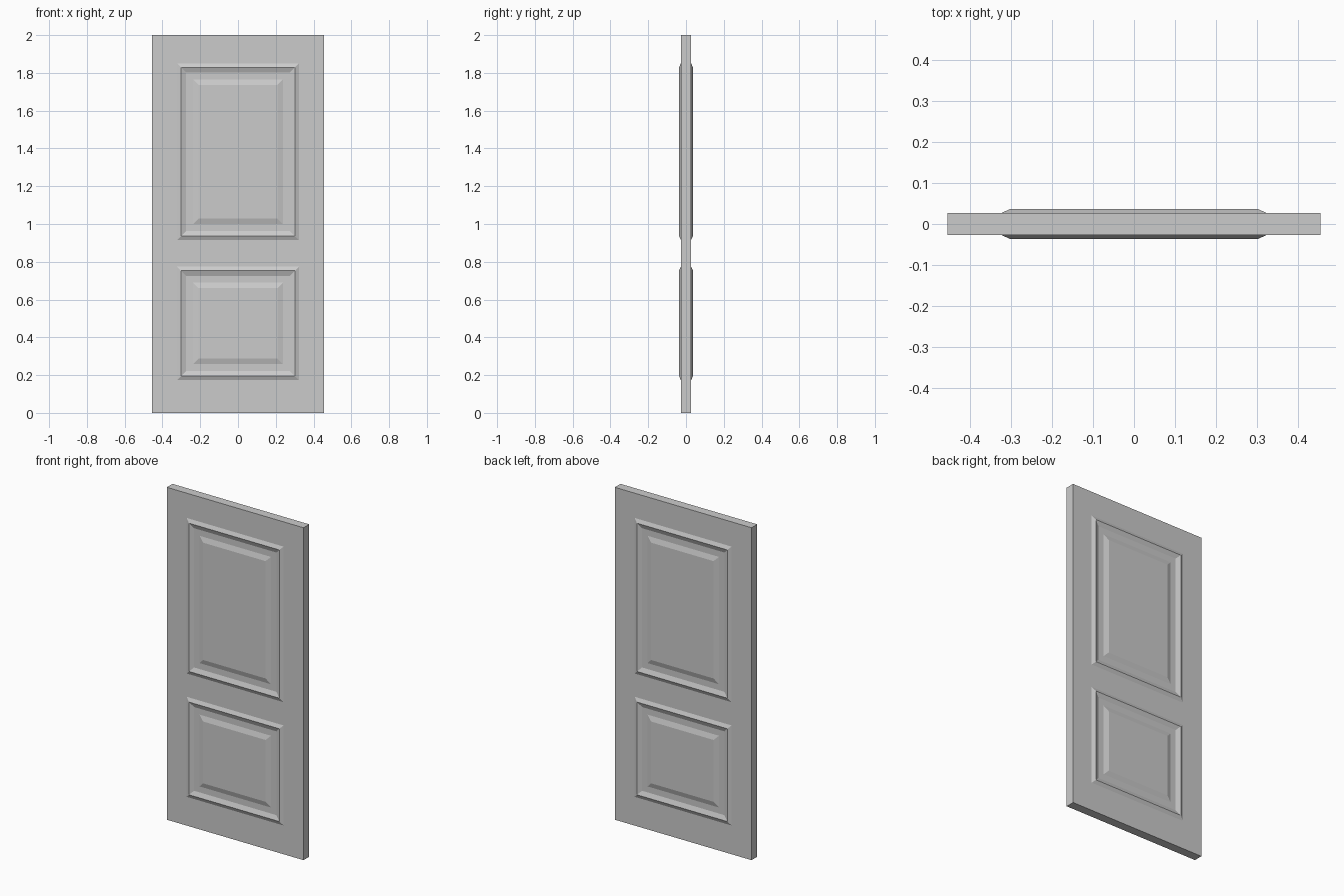
import bpy, bmesh

if "Cube" in bpy.data.objects:
    bpy.data.objects.remove(bpy.data.objects["Cube"])

HALF_T = 0.027                        # half thickness of the slab
XS = [-0.455, -0.323, 0.323, 0.455]   # stile lines
ZS = [0.0, 0.173, 0.775, 0.915, 1.851, 2.0]   # rail lines
# moulding steps: (inset width, rise): outer bevel, inner bevel, flat recess, raised field
STEPS = [(0.022, 0.010), (0.027, -0.011), (0.036, 0.0), (0.030, 0.009)]

bm = bmesh.new()

# front face, divided into stiles, rails and two panels
grid = [[bm.verts.new((x, -HALF_T, z)) for x in XS] for z in ZS]
panels = []
for r in range(len(ZS) - 1):
    for c in range(len(XS) - 1):
        f = bm.faces.new((grid[r][c], grid[r][c + 1], grid[r + 1][c + 1], grid[r + 1][c]))
        if c == 1 and r in (1, 3):
            panels.append(f)
bm.normal_update()

# slab edges, running back to the middle plane
rim = [e for e in bm.edges if e.is_boundary]
ext = bmesh.ops.extrude_edge_only(bm, edges=rim)
for v in ext["geom"]:
    if isinstance(v, bmesh.types.BMVert):
        v.co.y = 0.0

# panel mouldings and raised fields
for width, rise in STEPS:
    bmesh.ops.inset_individual(bm, faces=panels, thickness=width, depth=rise,
                               use_even_offset=True)
    bm.normal_update()
bmesh.ops.recalc_face_normals(bm, faces=bm.faces[:])

mesh = bpy.data.meshes.new("door_leaf")
bm.to_mesh(mesh)
bm.free()
door = bpy.data.objects.new("door_leaf", mesh)
bpy.context.collection.objects.link(door)

# back side mirrors the front
mirror = door.modifiers.new("back_side", 'MIRROR')
mirror.use_axis = (False, True, False)
mirror.use_clip = True
